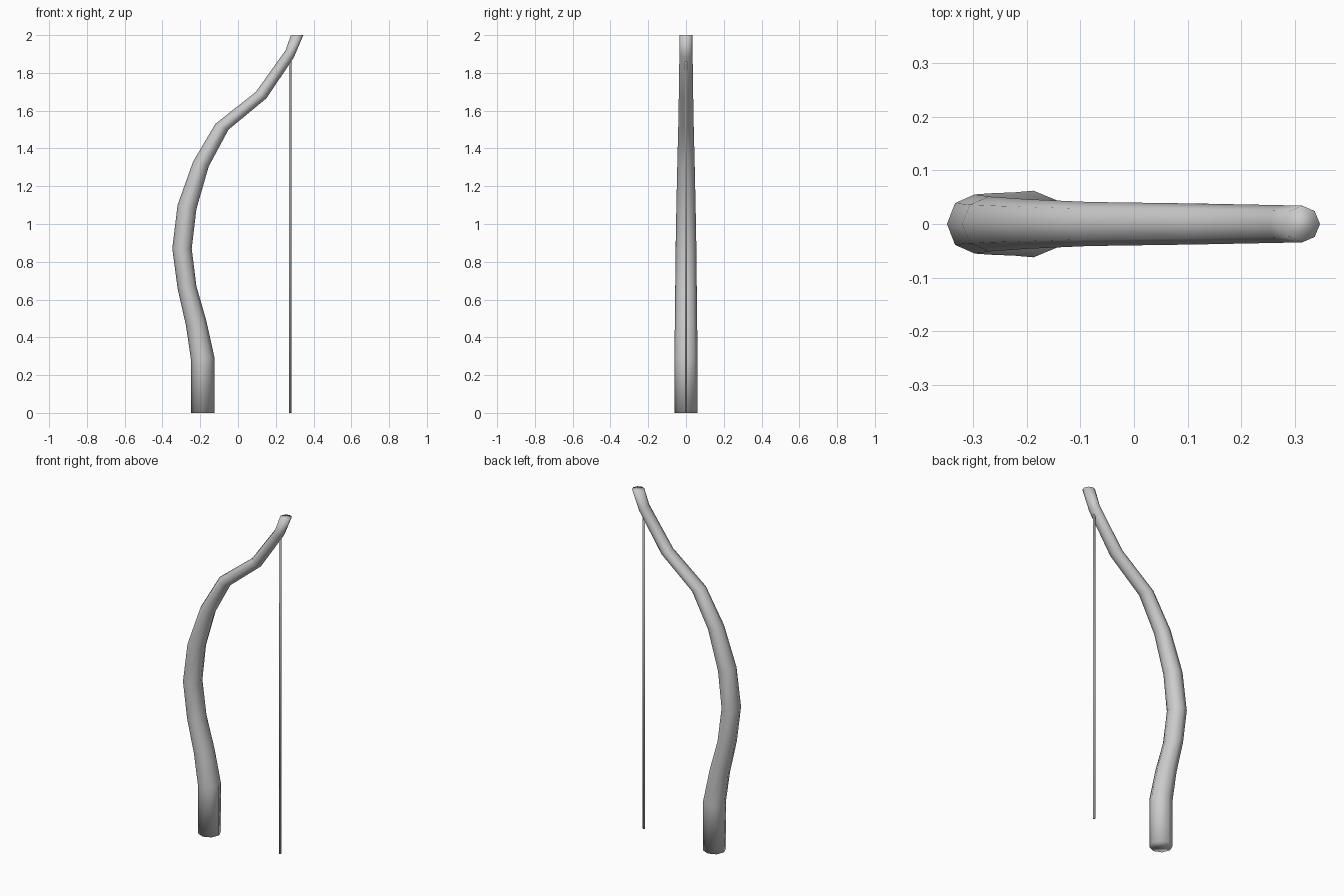
import bpy, bmesh, math

if "Cube" in bpy.data.objects:
    bpy.data.objects.remove(bpy.data.objects["Cube"])

SIDES = 8


def loft(name, rings, sides):
    """Skin a tube through rings of (outer x, z, inner x, z, half depth in y)."""
    bm = bmesh.new()
    loops = []
    for xa, za, xb, zb, ry in rings:
        cx, cz = (xa + xb) / 2, (za + zb) / 2
        ux, uz = (xb - xa) / 2, (zb - za) / 2
        loop = []
        for i in range(sides):
            a = 2 * math.pi * i / sides
            loop.append(bm.verts.new((cx + ux * math.cos(a),
                                      ry * math.sin(a),
                                      cz + uz * math.cos(a))))
        loops.append(loop)
    for lo, hi in zip(loops, loops[1:]):
        for i in range(sides):
            j = (i + 1) % sides
            bm.faces.new((lo[i], lo[j], hi[j], hi[i]))
    bm.faces.new(loops[0][::-1])
    bm.faces.new(loops[-1])
    bmesh.ops.recalc_face_normals(bm, faces=bm.faces)
    for f in bm.faces:
        f.smooth = True
    mesh = bpy.data.meshes.new(name)
    bm.to_mesh(mesh)
    bm.free()
    obj = bpy.data.objects.new(name, mesh)
    bpy.context.collection.objects.link(obj)
    return obj


# Curved, tapering limb rising from the straight grip to the tip
loft("bow_limb", [
    (-0.249, 0.00, -0.125, 0.00, 0.062),
    (-0.249, 0.28, -0.125, 0.295, 0.062),
    (-0.275, 0.46, -0.168, 0.49, 0.059),
    (-0.320, 0.66, -0.220, 0.67, 0.057),
    (-0.348, 0.87, -0.245, 0.87, 0.055),
    (-0.320, 1.10, -0.220, 1.08, 0.051),
    (-0.238, 1.33, -0.155, 1.305, 0.046),
    (-0.120, 1.53, -0.050, 1.50, 0.041),
    (0.095, 1.70, 0.150, 1.665, 0.038),
    (0.252, 1.92, 0.295, 1.88, 0.035),
    (0.280, 2.00, 0.346, 2.00, 0.034),
], SIDES)

# Thin taut string hanging from the underside of the tip
loft("bow_string", [
    (0.270, 0.00, 0.282, 0.00, 0.006),
    (0.270, 1.87, 0.282, 1.87, 0.006),
], SIDES)
